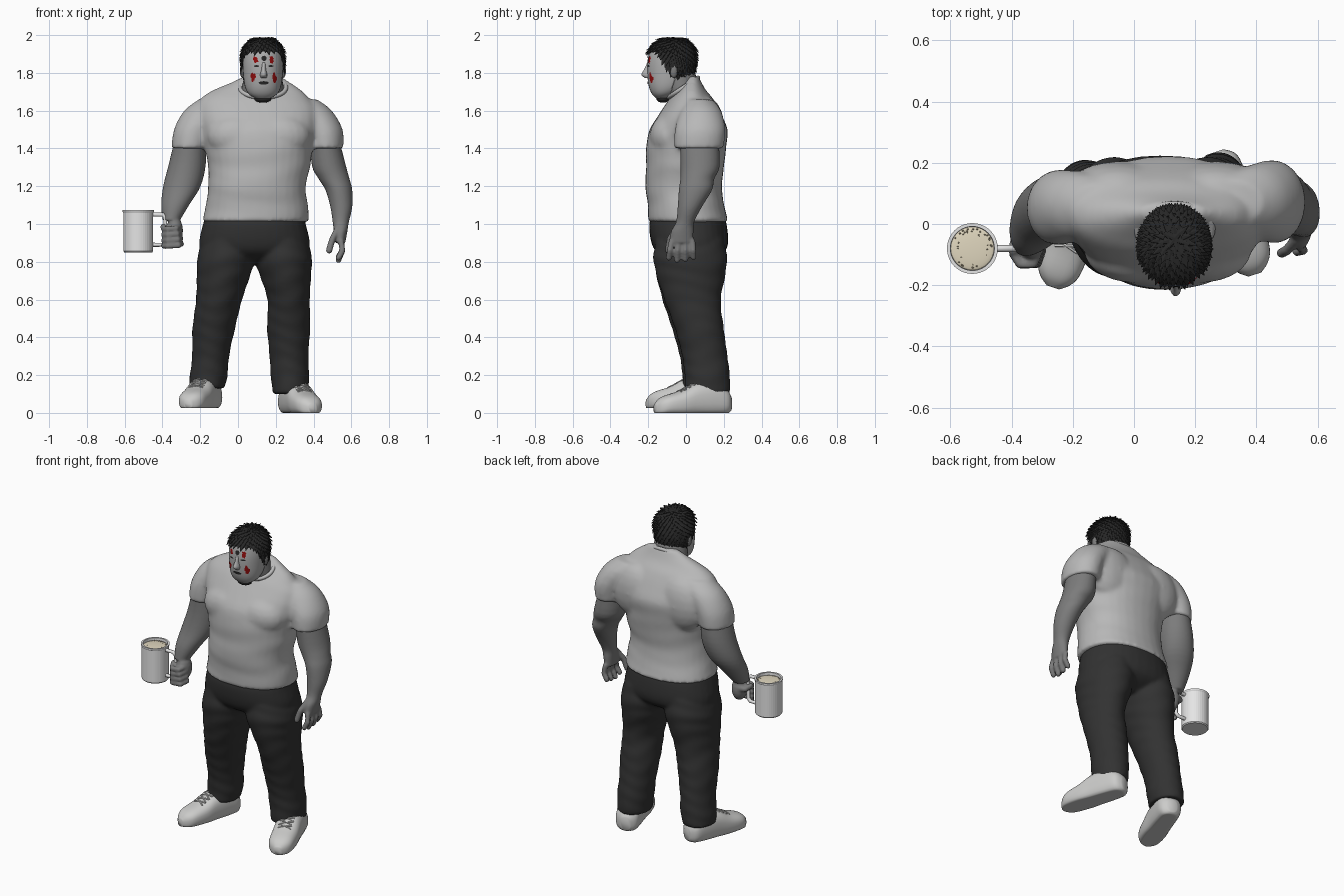
import bpy
import bmesh
import math
import random
from mathutils import Matrix, Vector
from mathutils.bvhtree import BVHTree

random.seed(4)
if "Cube" in bpy.data.objects:
    bpy.data.objects.remove(bpy.data.objects["Cube"])


def material(name, red, green, blue):
    mat = bpy.data.materials.new(name)
    mat.use_nodes = True
    mat.diffuse_color = (red, green, blue, 1)
    mat.node_tree.nodes["Principled BSDF"].inputs["Base Color"].default_value = (red, green, blue, 1)
    return mat


SHIRT = material("shirt grey", .48, .48, .48)
SKIN = material("skin grey", .2, .2, .2)
MASK = material("pale face", .42, .42, .42)
HAIR = material("hair black", .02, .02, .02)
DENIM = material("trouser black", .032, .032, .032)
SHOE = material("shoe white", .6, .6, .59)
MUG = material("mug white", .78, .78, .78)
FOAM = material("foam cream", .75, .68, .52)
BUBBLE = material("bubble tan", .4, .34, .23)
RED = material("face paint red", .28, .004, .004)


def finish(name, bm, *mats, voxel=0, relax=8, smooth=True):
    """Turn a bmesh into an object; voxel fuses overlapping volumes."""
    bmesh.ops.recalc_face_normals(bm, faces=bm.faces[:])
    for face in bm.faces:
        face.smooth = smooth
    mesh = bpy.data.meshes.new(name)
    bm.to_mesh(mesh)
    bm.free()
    for mat in mats:
        mesh.materials.append(mat)
    obj = bpy.data.objects.new(name, mesh)
    bpy.context.collection.objects.link(obj)
    if voxel:
        fuse = obj.modifiers.new("fuse", "REMESH")
        fuse.mode = "VOXEL"
        fuse.voxel_size = voxel
        fuse.use_smooth_shade = True
        soften = obj.modifiers.new("soften", "SMOOTH")
        soften.factor = .5
        soften.iterations = relax


def spline(a, b, c, d, t):
    return b + .5 * t * (c - a + t * (2 * a - 5 * b + 4 * c - d + t * (3 * (b - c) + d - a)))


def loft(bm, rows, sides=32, steps=4, power=1.0, crease=0.0):
    """Skin smooth elliptical sections given as (x, y, z, half width, half depth)."""
    ext = [rows[0]] + list(rows) + [rows[-1]]
    sections = []
    for i in range(len(rows) - 1):
        for k in range(steps):
            sections.append([spline(*vals, k / steps) for vals in zip(*ext[i:i + 4])])
    sections.append(rows[-1])
    rings = []
    for x, y, z, rx, ry in sections:
        ring = []
        for j in range(sides):
            ang = math.tau * j / sides
            c, s = math.cos(ang), math.sin(ang)
            fold = 1 + crease * math.sin(z * 65 + 2 * math.sin(ang * 2 + z * 9))
            px = math.copysign(abs(c) ** power, c) * rx * fold
            py = math.copysign(abs(s) ** power, s) * ry * fold
            ring.append(bm.verts.new((x + px, y + py, z)))
        rings.append(ring)
    for low, high in zip(rings, rings[1:]):
        for j in range(sides):
            k = (j + 1) % sides
            bm.faces.new((low[j], low[k], high[k], high[j]))
    bm.faces.new(rings[0])
    bm.faces.new(rings[-1])


def ellipsoid(bm, centre, radii, segments=20):
    place = Matrix.Translation(centre) @ Matrix.Diagonal((*radii, 1))
    bmesh.ops.create_uvsphere(bm, u_segments=segments, v_segments=segments // 2, radius=1, matrix=place)


def finger(bm, points, radius):
    """String of overlapping balls, fused later by the remesh."""
    for a, b in zip(points, points[1:]):
        for k in range(9):
            spot = Vector(a).lerp(Vector(b), k / 8)
            ellipsoid(bm, spot, (radius,) * 3, 10)


def tube(name, points, radius, mat, closed=False):
    curve = bpy.data.curves.new(name, "CURVE")
    curve.dimensions = "3D"
    curve.bevel_depth = radius
    curve.bevel_resolution = 2
    curve.use_fill_caps = True
    path = curve.splines.new("POLY")
    path.points.add(len(points) - 1)
    for p, co in zip(path.points, points):
        p.co = (*co, 1)
    path.use_cyclic_u = closed
    temp = bpy.data.objects.new(name + " path", curve)
    mesh = bpy.data.meshes.new_from_object(temp)
    bpy.data.objects.remove(temp)
    bm = bmesh.new()
    bm.from_mesh(mesh)
    finish(name, bm, mat)


# Shirt: torso, pectorals, shoulder blades and both sleeves fused
bm = bmesh.new()
loft(bm, [(.093, .012, 1.01, .285, .214), (.1, 0, 1.1, .27, .202), (.1, -.013, 1.2, .258, .203),
          (.112, -.005, 1.3, .27, .206), (.11, 0, 1.4, .285, .212), (.11, .014, 1.5, .31, .206),
          (.1, .024, 1.6, .32, .154), (.09, .028, 1.66, .29, .118), (.1, .03, 1.705, .24, .078),
          (.12, .035, 1.75, .155, .047), (.128, .04, 1.782, .1, .028)], power=.92, crease=.004)
for side in (-1, 1):
    ellipsoid(bm, (.11 + side * .11, -.085, 1.465), (.165, .108, .12))
    ellipsoid(bm, (.11 + side * .16, .115, 1.5), (.17, .09, .17))
loft(bm, [(.463, .068, 1.4, .095, .13), (.447, .075, 1.5, .107, .134),
          (.385, .078, 1.6, .112, .108), (.32, .07, 1.66, .1, .07)])
loft(bm, [(-.255, .052, 1.4, .097, .12), (-.232, .056, 1.5, .107, .122),
          (-.17, .062, 1.6, .115, .104), (-.1, .06, 1.665, .1, .07)])
finish("shirt", bm, SHIRT, voxel=.012)
collar = [(.132 + .122 * math.cos(a), -.015 + .078 * math.sin(a), 1.722 + .052 * math.sin(a))
          for a in (math.tau * i / 40 for i in range(40))]
tube("shirt_collar", collar, .012, SHIRT, True)

# Trousers
bm = bmesh.new()
loft(bm, [(.09, .01, 1.06, .255, .185), (.087, .01, 1, .272, .205), (.087, .02, .9, .293, .203),
          (.085, .025, .84, .27, .17), (.085, .03, .79, .15, .08)], power=.9)
loft(bm, [(-.05, .02, .92, .13, .18), (-.064, .022, .83, .15, .195), (-.073, .025, .75, .145, .187),
          (-.1, .03, .6, .122, .155), (-.128, .058, .45, .113, .133), (-.145, .085, .3, .098, .118),
          (-.155, .095, .2, .1, .115), (-.165, .095, .13, .094, .112)], crease=.013, steps=8)
loft(bm, [(.23, .02, .92, .13, .18), (.239, .022, .83, .152, .195), (.248, .025, .75, .14, .187),
          (.268, .035, .6, .112, .15), (.268, .07, .45, .114, .13), (.27, .1, .3, .103, .12),
          (.275, .112, .2, .102, .12), (.278, .115, .1, .094, .118)], crease=.013, steps=8)
finish("trousers", bm, DENIM, voxel=.011, relax=5)

# Left arm with a relaxed open hand
bm = bmesh.new()
loft(bm, [(.455, .07, 1.47, .075, .1), (.481, .075, 1.31, .09, .104), (.508, .06, 1.24, .082, .09),
          (.534, .05, 1.18, .071, .088), (.547, .02, 1.09, .058, .064), (.544, -.005, 1.01, .043, .048),
          (.543, -.02, .96, .036, .06), (.54, -.025, .9, .028, .062)])
for i in range(4):
    y = -.075 + i * .036
    drop = .012 * abs(i - 1.3)
    finger(bm, [(.545, y, .91), (.553, y * 1.15, .86), (.532, y * 1.2, .805 + drop)], .0165)
finger(bm, [(.53, -.05, .98), (.5, -.085, .92), (.482, -.095, .86)], .018)
finish("left_arm", bm, SKIN, voxel=.007, relax=4)

# Right arm with a fist around the mug handle
bm = bmesh.new()
loft(bm, [(-.25, .055, 1.47, .08, .1), (-.268, .055, 1.32, .098, .104), (-.297, .03, 1.2, .099, .096),
          (-.333, -.02, 1.1, .074, .076), (-.353, -.055, 1.02, .046, .052)])
ellipsoid(bm, (-.335, -.065, .965), (.044, .055, .075))
for i in range(4):
    z = .985 - i * .03
    x = -.312 + i * .004
    finger(bm, [(x, -.085, z), (x - .015, -.13, z - .008), (-.372, -.132, z - .012), (-.393, -.1, z - .012)], .0155)
finger(bm, [(-.345, -.03, .98), (-.385, -.045, .975), (-.395, -.085, .985)], .018)
finish("right_arm", bm, SKIN, voxel=.007, relax=4)

# Neck and ears
bm = bmesh.new()
loft(bm, [(.125, .01, 1.6, .12, .08), (.131, -.018, 1.7, .114, .085), (.132, -.04, 1.8, .095, .09)])
for side in (-1, 1):
    ellipsoid(bm, (.132 + side * .108, -.065, 1.81), (.014, .02, .036))
finish("neck_and_ears", bm, SKIN)

# Head: pale face in front, skin behind
bm = bmesh.new()
loft(bm, [(.132, -.13, 1.663, .035, .025), (.132, -.115, 1.688, .075, .065), (.132, -.097, 1.73, .096, .1),
          (.132, -.083, 1.8, .105, .122), (.132, -.077, 1.87, .106, .125), (.132, -.072, 1.93, .094, .112),
          (.132, -.07, 1.975, .05, .06)], power=.95)
for face in bm.faces:
    face.material_index = 0 if face.calc_center_median().y < -.075 else 1
surface = BVHTree.FromBMesh(bm)
finish("head", bm, MASK, SKIN)
bm = bmesh.new()
loft(bm, [(.136, -.2, 1.772, .015, .015), (.136, -.203, 1.79, .019, .033),
          (.136, -.2, 1.82, .012, .021), (.136, -.195, 1.855, .01, .01)], sides=16)
finish("nose", bm, MASK)


def paint(name, x, z, width, height, mat, ragged=0.0):
    """Thin painted patch laid on the face."""
    bm = bmesh.new()

    def on_face(px, pz):
        hit = surface.ray_cast(Vector((px, -1, pz)), Vector((0, 1, 0)))[0]
        return bm.verts.new((px, hit.y - .004, pz))

    middle = on_face(x, z)
    rim = []
    for i in range(16):
        ang = math.tau * i / 16
        grow = 1 + random.uniform(-ragged, ragged)
        rim.append(on_face(x + width * grow * math.cos(ang), z + height * grow * math.sin(ang)))
    for i in range(16):
        bm.faces.new((middle, rim[i], rim[(i + 1) % 16]))
    finish(name, bm, mat, smooth=False)


for side, label in ((-1, "right"), (1, "left")):
    paint(label + "_brow_paint", .136 + side * .042, 1.869, .012, .02, RED, .35)
    paint(label + "_cheek_paint", .136 + side * .056, 1.777, .012, .024, RED, .35)
    paint(label + "_eye", .136 + side * .038, 1.836, .014, .005, HAIR)
paint("forehead_dot", .138, 1.877, .014, .014, HAIR)
paint("mouth", .136, 1.747, .027, .009, HAIR)
bm = bmesh.new()
ellipsoid(bm, (.132, -.122, 1.662), (.045, .034, .02))
finish("chin_beard", bm, HAIR)

# Hair: cap plus overlapping pointed locks running away from the crown
centre = Vector((.132, -.07, 1.86))
crown = Vector((0, .2, 1)).normalized()


def on_scalp(direction, height):
    return surface.ray_cast(centre, direction)[0] + direction * height


def below_hairline(p):
    back = min(max((p.y + .15) / .08, 0), 1)
    return p.z < 1.905 - .135 * back


bm = bmesh.new()
ellipsoid(bm, (0, 0, 0), (1, 1, 1), 48)
for v in bm.verts:
    v.co = on_scalp(v.co.normalized(), .006)
bmesh.ops.delete(bm, geom=[f for f in bm.faces if below_hairline(f.calc_center_median())], context="FACES")
finish("hair_cap", bm, HAIR)
bm = bmesh.new()
count = 520
for i in range(count):
    up = 1 - 2 * (i + .5) / count
    flat = math.sqrt(1 - up * up)
    turn = i * math.pi * (3 - math.sqrt(5))
    normal = Vector((flat * math.cos(turn), flat * math.sin(turn), up))
    root = on_scalp(normal, .007)
    if below_hairline(root):
        continue
    along = (normal - crown).normalized()
    along = (along - normal * along.dot(normal)).normalized()
    aim = (along + normal * random.uniform(.3, .6)).normalized()
    across = aim.cross(normal).normalized()
    frame = Matrix((across, aim.cross(across), aim)).transposed().to_4x4()
    place = Matrix.Translation(root + aim * .006) @ frame @ Matrix.Diagonal((1, .5, 1, 1))
    bmesh.ops.create_cone(bm, segments=6, radius1=.014, radius2=.001, depth=.036, cap_ends=True, matrix=place)
finish("hair_locks", bm, HAIR, smooth=False)


# Shoes: sections run from heel to toe, then are laid flat
def shoe(name, heel, toe, lift):
    reach = Vector(toe) - Vector(heel)
    size = reach.length / .425
    ahead = (reach / reach.length).to_3d()
    across = Vector((-ahead.y, ahead.x, 0))
    lay = Matrix((across, Vector((0, 0, 1)), ahead)).transposed().to_4x4()
    lay = Matrix.Translation((*heel, lift)) @ lay @ Matrix.Scale(size, 4)
    rows = [(0, .05, 0, .03, .04), (0, .06, .03, .066, .07), (0, .075, .1, .075, .095),
            (0, .07, .2, .078, .09), (0, .05, .28, .08, .07), (0, .04, .36, .073, .055),
            (0, .03, .4, .053, .045), (0, .024, .425, .022, .024)]
    bm = bmesh.new()
    loft(bm, rows, power=.8)
    for v in bm.verts:
        v.co.y = max(v.co.y, 0)
    shape = BVHTree.FromBMesh(bm)
    bm.transform(lay)
    finish(name, bm, SHOE)
    for i in range(4):
        for lean in (-1, 1):
            lace = []
            for k in range(7):
                t = k / 3 - 1
                hit = shape.ray_cast(Vector((t * .04, 1, .2 + i * .026 + lean * t * .012)), Vector((0, -1, 0)))[0]
                lace.append(lay @ (hit + Vector((0, .001, 0))))
            tube(name + "_lace", lace, .004, SHOE)


shoe("left_shoe", (.265, .235), (.395, -.165), 0)
shoe("right_shoe", (-.135, .185), (-.265, -.207), .025)

# Mug: turned hollow body, handle, foam and bubbles
bm = bmesh.new()
profile = [(0, .85), (.074, .85), (.079, .856), (.079, 1.06), (.083, 1.066), (.083, 1.074),
           (.072, 1.074), (.07, 1.04), (0, 1.04)]
chain = [bm.verts.new((-.528 + r, -.08, z)) for r, z in profile]
edges = [bm.edges.new(pair) for pair in zip(chain, chain[1:])]
bmesh.ops.spin(bm, geom=chain + edges, cent=(-.528, -.08, 0), axis=(0, 0, 1), angle=math.tau, steps=40)
bmesh.ops.remove_doubles(bm, verts=bm.verts[:], dist=.0005)
finish("mug", bm, MUG, smooth=False)
tube("mug_handle", [(-.455, -.08, 1.05), (-.4, -.08, 1.05), (-.385, -.08, 1.035), (-.385, -.08, .905),
                    (-.4, -.08, .89), (-.455, -.08, .89)], .011, MUG)
bm = bmesh.new()
ellipsoid(bm, (-.528, -.08, 1.056), (.0715, .0715, .008), 32)
finish("foam", bm, FOAM)
bm = bmesh.new()
for i in range(36):
    ang, dist = random.uniform(0, math.tau), random.uniform(.045, .066)
    ellipsoid(bm, (-.528 + dist * math.cos(ang), -.08 + dist * math.sin(ang), 1.06), (.003, .003, .003), 8)
finish("foam_bubbles", bm, BUBBLE)
